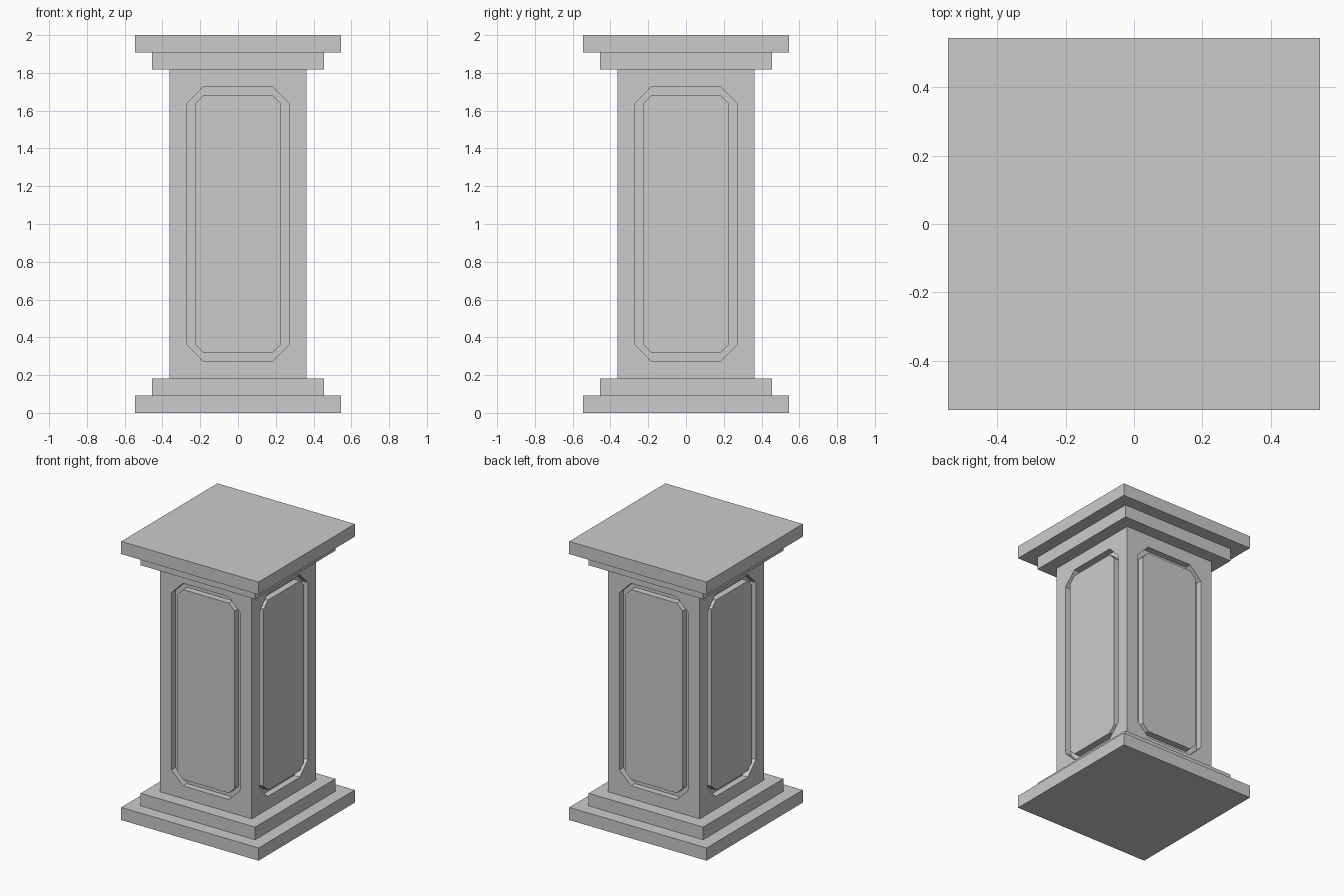
import bpy, bmesh
from math import pi
from mathutils import Matrix

if "Cube" in bpy.data.objects:
    bpy.data.objects.remove(bpy.data.objects["Cube"])

U = 1 / 11          # step module: the pedestal is 22 modules tall


def finish(name, bm):
    bmesh.ops.recalc_face_normals(bm, faces=bm.faces[:])
    mesh = bpy.data.meshes.new(name)
    bm.to_mesh(mesh)
    bm.free()
    obj = bpy.data.objects.new(name, mesh)
    bpy.context.collection.objects.link(obj)
    return obj


def bridge(bm, a, b):
    n = len(a)
    for i in range(n):
        bm.faces.new((a[i], a[(i + 1) % n], b[(i + 1) % n], b[i]))


def stepped_block(name, profile):
    """Square solid following a (half width, z) profile, in modules."""
    bm = bmesh.new()
    rings = [[bm.verts.new((sx * h * U, sy * h * U, z * U))
              for sx, sy in ((-1, -1), (1, -1), (1, 1), (-1, 1))]
             for h, z in profile]
    for a, b in zip(rings, rings[1:]):
        bridge(bm, a, b)
    bm.faces.new(rings[0])
    bm.faces.new(rings[-1])
    return finish(name, bm)


def octagon(bm, half_w, half_h, cut, y):
    """Rectangle with clipped corners in the xz plane, centred on the shaft."""
    w, h = half_w, half_h
    pts = [(w, h - cut), (w - cut, h), (cut - w, h), (-w, h - cut),
           (-w, cut - h), (cut - w, -h), (w - cut, -h), (w, cut - h)]
    return [bm.verts.new((x * U, y * U, (z + 11) * U)) for x, z in pts]


# Stepped base, shaft and stepped cap
stepped_block("base", [(6, 0), (6, 1), (5, 1), (5, 2)])
shaft = stepped_block("shaft", [(4, 2), (4, 20)])
stepped_block("cap", [(5, 20), (5, 21), (6, 21), (6, 22)])

# Groove cutter: a clipped-corner frame repeated on the four sides
bm = bmesh.new()
for side in range(4):
    loops = [octagon(bm, 3, 8, 1, -4.3), octagon(bm, 3, 8, 1, -3.5),
             octagon(bm, 2.5, 7.5, 0.5, -3.5), octagon(bm, 2.5, 7.5, 0.5, -4.3)]
    for i in range(4):
        bridge(bm, loops[i], loops[(i + 1) % 4])
    bmesh.ops.rotate(bm, verts=[v for l in loops for v in l],
                     matrix=Matrix.Rotation(side * pi / 2, 3, 'Z'))
cutter = finish("groove_cutter", bm)
cutter.hide_render = True

# Carve the panel grooves into the shaft
mod = shaft.modifiers.new("panel_grooves", 'BOOLEAN')
mod.operation = 'DIFFERENCE'
mod.solver = 'EXACT'
mod.object = cutter
bpy.context.view_layer.objects.active = shaft
bpy.ops.object.modifier_apply(modifier=mod.name)
bpy.data.objects.remove(cutter)
